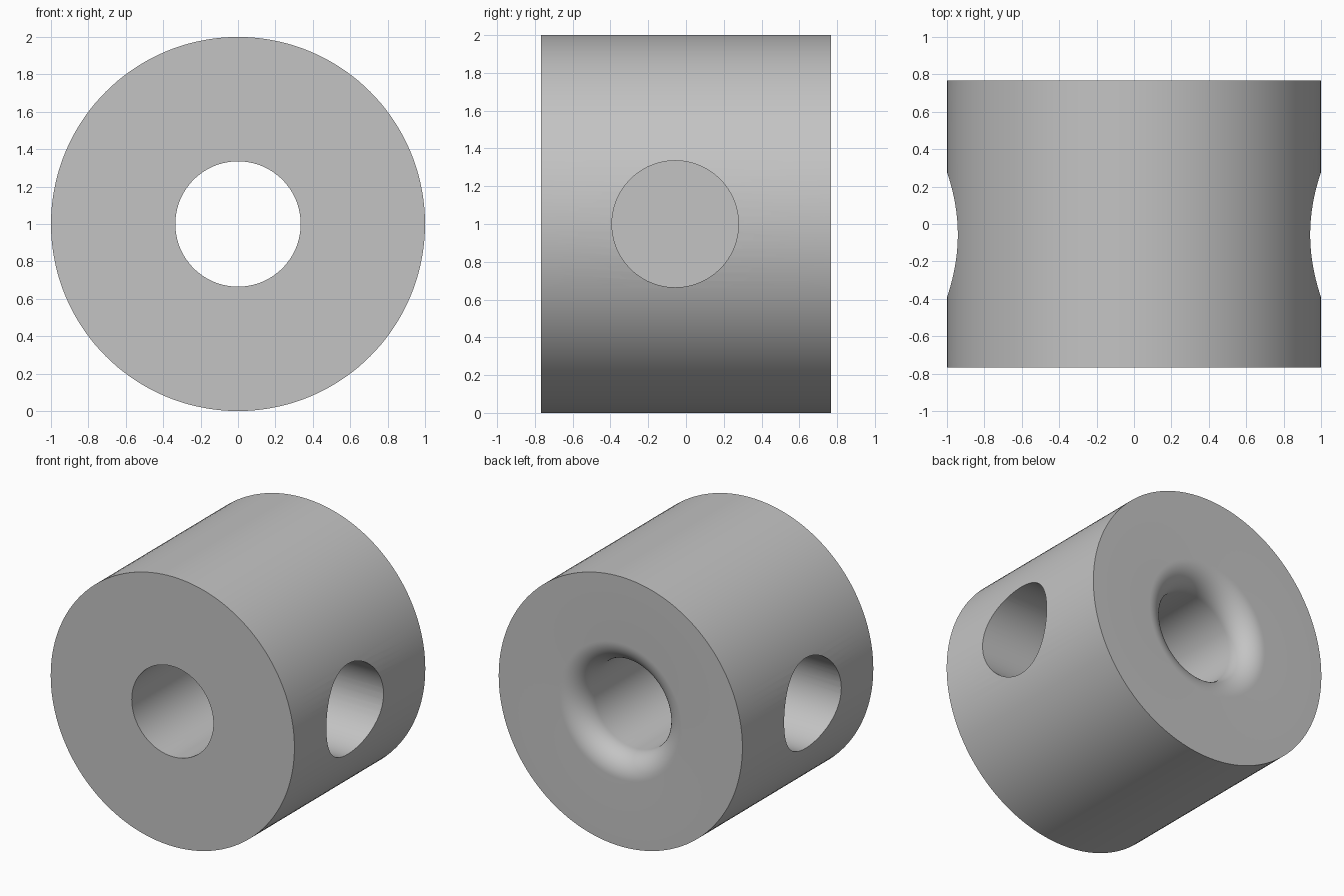
import bpy, bmesh, math
from mathutils import Matrix, Vector

cube = bpy.data.objects.get("Cube")
if cube:
    bpy.data.objects.remove(cube)

RADIUS, HALF_LENGTH = 1.0, 0.767
BORE, FILLET = 0.335, 0.17
HOLE_Y, HOLE_FLOOR = -0.057, 0.47
SEGMENTS = 144

grey = bpy.data.materials.new("plain_grey")
grey.use_nodes = True
colour = (0.55, 0.55, 0.55, 1)
grey.diffuse_color = colour
grey.node_tree.nodes["Principled BSDF"].inputs["Base Color"].default_value = colour


def add_object(name, bm):
    bmesh.ops.recalc_face_normals(bm, faces=bm.faces)
    mesh = bpy.data.meshes.new(name)
    bm.to_mesh(mesh)
    bm.free()
    mesh.materials.append(grey)
    obj = bpy.data.objects.new(name, mesh)
    bpy.context.collection.objects.link(obj)
    return obj


# Thick sleeve: section of (radius, y) with a rounded bore mouth at the back
section = [(BORE, -HALF_LENGTH), (RADIUS, -HALF_LENGTH), (RADIUS, HALF_LENGTH)]
steps = 16
for i in range(steps + 1):
    a = math.pi / 2 * i / steps
    section.append((BORE + FILLET * (1 - math.sin(a)),
                    HALF_LENGTH - FILLET * (1 - math.cos(a))))

bm = bmesh.new()
verts = [bm.verts.new((r, y, 0)) for r, y in section]
edges = [bm.edges.new((v, verts[(i + 1) % len(verts)])) for i, v in enumerate(verts)]
bmesh.ops.spin(bm, geom=verts + edges, cent=(0, 0, 0), axis=(0, 1, 0),
               angle=math.tau, steps=SEGMENTS, use_duplicate=False)
bmesh.ops.remove_doubles(bm, verts=bm.verts, dist=0.0001)
bmesh.ops.translate(bm, verts=bm.verts, vec=(0, 0, RADIUS))
sleeve = add_object("sleeve", bm)

# Flat-bottomed round socket on each side
bpy.context.view_layer.objects.active = sleeve
sleeve.select_set(True)
for side, label in ((1, "left"), (-1, "right")):
    depth = 1.2 - HOLE_FLOOR
    place = Matrix.Translation(Vector((side * (HOLE_FLOOR + depth / 2), HOLE_Y, RADIUS)))
    bm = bmesh.new()
    bmesh.ops.create_cone(bm, cap_ends=True, segments=96, radius1=BORE, radius2=BORE,
                          depth=depth, matrix=place @ Matrix.Rotation(math.pi / 2, 4, 'Y'))
    cutter = add_object(label + "_socket_cutter", bm)
    cutter.hide_render = True
    cut = sleeve.modifiers.new(label + "_socket", 'BOOLEAN')
    cut.operation, cut.solver, cut.object = 'DIFFERENCE', 'EXACT', cutter
    bpy.ops.object.modifier_apply(modifier=cut.name)
    bpy.data.objects.remove(cutter)

# Smooth walls with crisp rims
bpy.ops.object.shade_smooth_by_angle(angle=math.radians(30))
